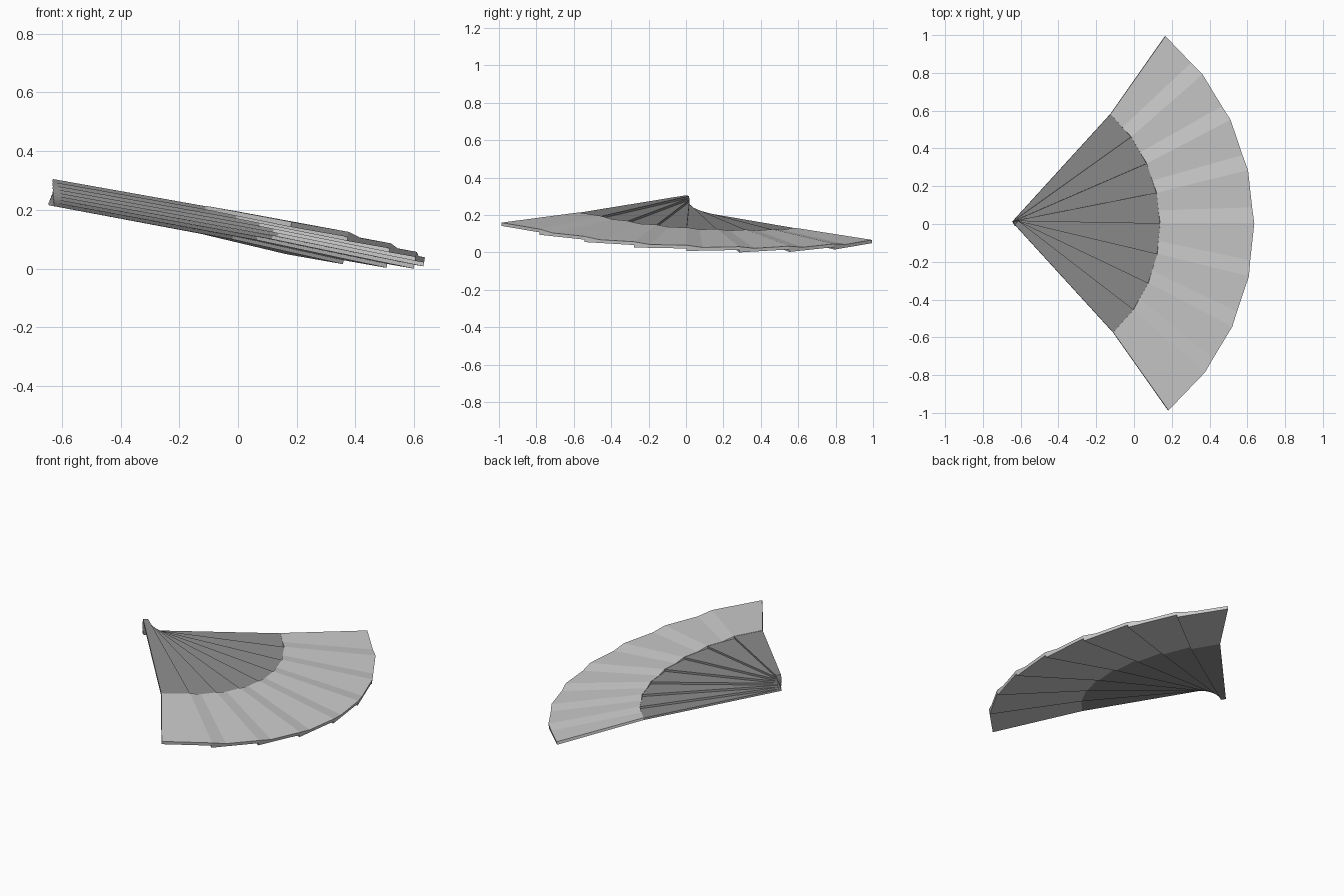
import bpy
from math import radians, cos, sin
from mathutils import Matrix

if "Cube" in bpy.data.objects:
    bpy.data.objects.remove(bpy.data.objects["Cube"])

N = 8                      # blades
R_IN, R_OUT = 0.775, 1.282  # rib length, outer radius
A_IN, A_OUT = 12.05, 12.65  # angular step at rib end and at rim
PIVOT = (-0.662, 0.004)
TILT = Matrix.Rotation(radians(10), 4, 'Y')

dark = bpy.data.materials.new("dark_grey")
dark.diffuse_color = (0.27, 0.27, 0.27, 1)
dark.use_nodes = True
dark.node_tree.nodes["Principled BSDF"].inputs["Base Color"].default_value = dark.diffuse_color


def polar(r, deg):
    a = radians(deg)
    return PIVOT[0] + r * cos(a), PIVOT[1] + r * sin(a)


def lerp(p, q, t):
    return p[0] + (q[0] - p[0]) * t, p[1] + (q[1] - p[1]) * t


def slab(name, pts, low, high, tops=None, mat=None):
    """Solid from an outline; low and high give heights per point."""
    n = len(pts)
    verts = [(x, y, z * 0.985) for (x, y), z in zip(pts, low)]
    verts += [(x, y, z * 0.985) for (x, y), z in zip(pts, high)]
    faces = [tuple(reversed(range(n)))]
    faces += [tuple(n + i for i in f) for f in (tops or [range(n)])]
    faces += [(i, (i + 1) % n, n + (i + 1) % n, n + i) for i in range(n)]
    me = bpy.data.meshes.new(name)
    me.from_pydata([TILT @ Matrix.Translation(v).translation for v in verts], [], faces)
    ob = bpy.data.objects.new(name, me)
    bpy.context.collection.objects.link(ob)
    if mat:
        me.materials.append(mat)
    return ob


for k in range(N):
    # blade 0 is lowest and lies at +y
    e0, e1 = N / 2 - k - 1, N / 2 - k
    mid = (e0 + e1) / 2 * A_IN
    piv = 0.105 + 0.0114 * k
    inn = 0.099 + 0.0121 * k
    out = 0.081 + 0.0136 * k

    # dark rib: narrow wedge from the pivot
    s = 0.014
    dx, dy = -sin(radians(mid)) * s, cos(radians(mid)) * s
    base = polar(-0.004, mid)
    pts = [(base[0] - dx, base[1] - dy), polar(R_IN, e0 * A_IN),
           polar(R_IN, e1 * A_IN), (base[0] + dx, base[1] + dy)]
    low = [piv, inn, inn, piv]
    slab(f"rib_{k + 1}", pts, low, [z + 0.0118 for z in low], mat=dark)

    # light leaf panel: flat face plus a fold rising to the next panel
    i0, i1 = polar(R_IN, e0 * A_IN), polar(R_IN, e1 * A_IN)
    o0, o1 = polar(R_OUT, e0 * A_OUT), polar(R_OUT, e1 * A_OUT)
    pts = [i0, o0, lerp(o0, o1, 0.3), o1, i1, lerp(i0, i1, 0.42)]
    low = [inn, out, out, out, inn, inn]
    high = [inn + 0.0135, out + 0.018, out + 0.018,
            out + 0.018, inn + 0.0135, inn + 0.0135]
    if k < N - 1:
        high[0] += 0.0121
        high[1] += 0.0136
    slab(f"leaf_panel_{k + 1}", pts, low, high, tops=[(0, 1, 2, 5), (5, 2, 3, 4)])

# rest the fan on the ground
obs = list(bpy.context.collection.objects)
drop = min(v.co.z for o in obs for v in o.data.vertices)
for o in obs:
    o.data.transform(Matrix.Translation((0, 0, -drop)))
